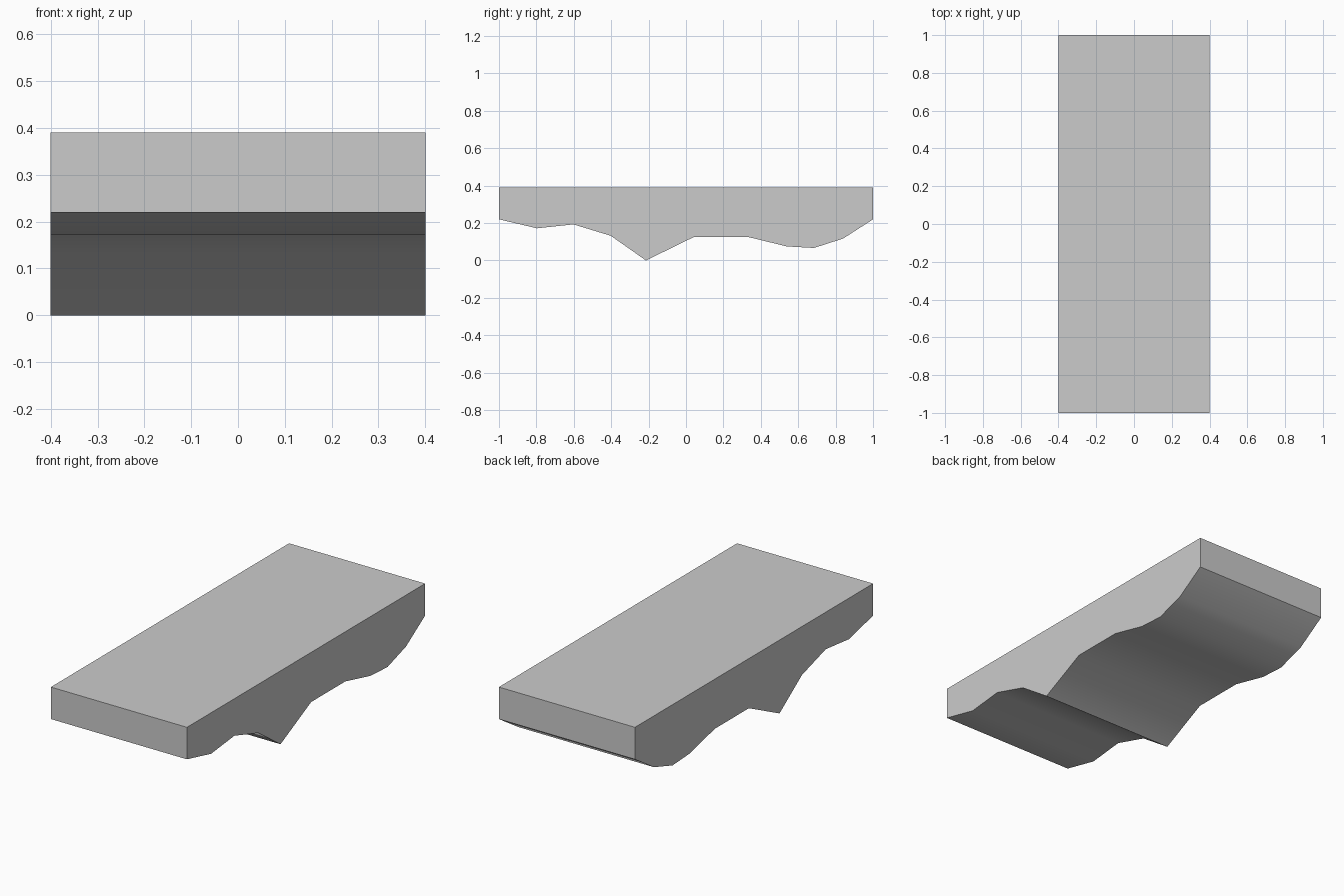
import bpy
import bmesh
import math

if "Cube" in bpy.data.objects:
    bpy.data.objects.remove(bpy.data.objects["Cube"])

# Side profile of the underside (y, z), front to back
UNDERSIDE = [(-1.0, 0.22), (-0.797, 0.172), (-0.602, 0.193), (-0.402, 0.132),
             (-0.214, 0.0), (0.043, 0.126), (0.33, 0.126), (0.54, 0.075),
             (0.684, 0.067), (0.84, 0.117), (1.0, 0.22)]
TOP = 0.39
HALF_WIDTH = 0.4


def extrude_profile(name, profile, half_width):
    """Extrude a closed (y, z) outline along x, centred on x = 0."""
    bm = bmesh.new()
    face = bm.faces.new([bm.verts.new((-half_width, y, z)) for y, z in profile])
    result = bmesh.ops.extrude_face_region(bm, geom=[face])
    moved = [g for g in result["geom"] if isinstance(g, bmesh.types.BMVert)]
    bmesh.ops.translate(bm, verts=moved, vec=(2 * half_width, 0, 0))
    bmesh.ops.recalc_face_normals(bm, faces=bm.faces)
    mesh = bpy.data.meshes.new(name)
    bm.to_mesh(mesh)
    bm.free()
    obj = bpy.data.objects.new(name, mesh)
    bpy.context.collection.objects.link(obj)
    return obj


# Flat-topped slab with a rippled underside
slab = extrude_profile("rock_ledge", UNDERSIDE + [(1.0, TOP), (-1.0, TOP)], HALF_WIDTH)

# Smooth the ripples, keep the ridge and outer edges sharp
bpy.context.view_layer.objects.active = slab
slab.select_set(True)
bpy.ops.object.shade_smooth_by_angle(angle=math.radians(30))
